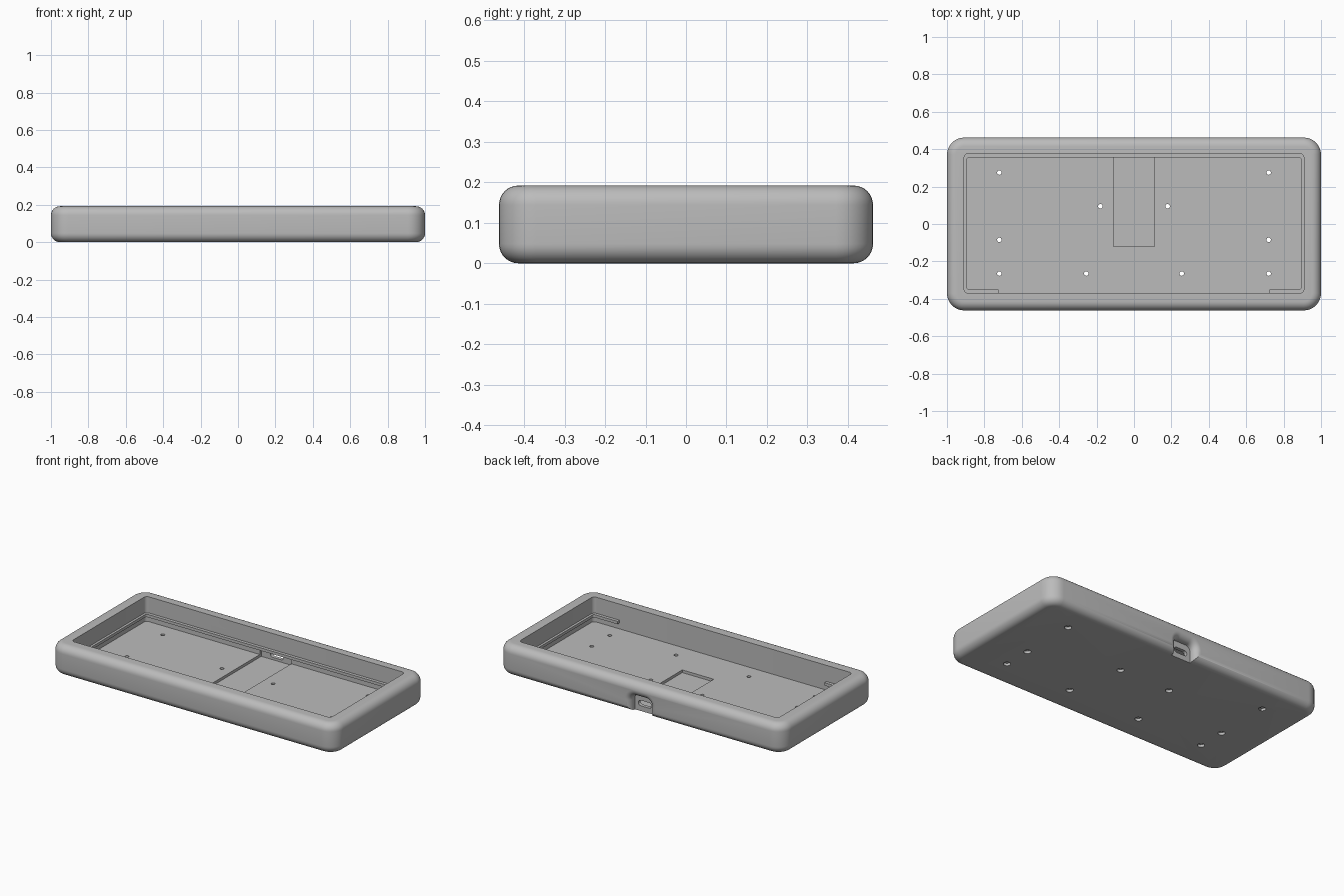
import bpy, bmesh
from math import sin, cos, pi, radians
from mathutils import Vector

if "Cube" in bpy.data.objects:
    bpy.data.objects.remove(bpy.data.objects["Cube"], do_unlink=True)

gray = bpy.data.materials.new("case_gray")
gray.use_nodes = True
COLOR = (0.5, 0.5, 0.5, 1)
gray.diffuse_color = COLOR
gray.node_tree.nodes["Principled BSDF"].inputs["Base Color"].default_value = COLOR


def rounded(x0, x1, y0, y1, r, steps=8):
    """Points of a rectangle with rounded corners."""
    centres = [(x1 - r, y1 - r), (x0 + r, y1 - r), (x0 + r, y0 + r), (x1 - r, y0 + r)]
    pts = []
    for q, (cx, cy) in enumerate(centres):
        for i in range(steps + 1):
            a = (q + i / steps) * pi / 2
            pts.append((cx + r * cos(a), cy + r * sin(a)))
    return pts


def loft(name, rings):
    """Skin closed rings of equal length and cap both ends."""
    bm = bmesh.new()
    loops = [[bm.verts.new(p) for p in ring] for ring in rings]
    n = len(loops[0])
    for a, b in zip(loops, loops[1:]):
        for i in range(n):
            j = (i + 1) % n
            bm.faces.new((a[i], a[j], b[j], b[i]))
    bm.faces.new(loops[0])
    bm.faces.new(loops[-1])
    bmesh.ops.recalc_face_normals(bm, faces=bm.faces)
    mesh = bpy.data.meshes.new(name)
    bm.to_mesh(mesh)
    bm.free()
    mesh.materials.append(gray)
    obj = bpy.data.objects.new(name, mesh)
    bpy.context.collection.objects.link(obj)
    return obj


def flat(pts, z):
    return [Vector((x, y, z)) for x, y in pts]


def upright(pts, y):
    return [Vector((x, y, z)) for x, z in pts]


def prism(name, pts, z0, z1):
    return loft(name, [flat(pts, z0), flat(pts, z1)])


def block(name, x0, x1, y0, y1, z0, z1):
    return prism(name, [(x0, y0), (x1, y0), (x1, y1), (x0, y1)], z0, z1)


def carve(obj, cutters):
    """Subtract the cutters, keep the result and drop the cutters."""
    for c in cutters:
        c.hide_render = True
        m = obj.modifiers.new(c.name, "BOOLEAN")
        m.operation, m.solver, m.object = "DIFFERENCE", "EXACT", c
    graph = bpy.context.evaluated_depsgraph_get()
    graph.update()
    mesh = bpy.data.meshes.new_from_object(obj.evaluated_get(graph))
    obj.modifiers.clear()
    obj.data = mesh
    for c in cutters:
        bpy.data.objects.remove(c, do_unlink=True)


def smooth(obj):
    bpy.ops.object.select_all(action="DESELECT")
    obj.select_set(True)
    bpy.context.view_layer.objects.active = obj
    bpy.ops.object.shade_smooth_by_angle(angle=radians(30))


HX, HY, H = 1.0, 0.462, 0.192
EDGE, CORNER = 0.048, 0.092
FLOOR = 0.035

# Outer shell: pillow-edged box
rings = []
for top in (False, True):
    for i in range(9):
        a = i / 8 * pi / 2
        if top:
            inset, z = EDGE * (1 - cos(a)), H - EDGE + EDGE * sin(a)
        else:
            inset, z = EDGE * (1 - sin(a)), EDGE * (1 - cos(a))
        pts = rounded(-HX + inset, HX - inset, -HY + inset, HY - inset, CORNER - inset)
        rings.append(flat(pts, z))
case = loft("case_shell", rings)

# Main cavity and the shallow floor recess that runs into the back wall
cutters = [
    prism("cavity", rounded(-0.908, 0.908, -0.37, 0.376, 0.022), FLOOR, 0.3),
    block("floor_recess", -0.11, 0.11, -0.12, 0.39, 0.018, 0.08),
]

# Flared pocket in the back wall, open at the bottom
FLARE, WALL = 0.04, HY - 0.04
pocket = [upright(rounded(-0.07, 0.07, -0.2, 0.105, 0.035), 0.412)]
for i in range(9):
    a = i / 8 * pi / 2
    grow = FLARE * (1 - cos(a))
    pts = rounded(-0.07 - grow, 0.07 + grow, -0.2, 0.105 + grow, 0.035 + grow)
    pocket.append(upright(pts, WALL + FLARE * sin(a)))
pocket.append([p + Vector((0, 0.1, 0)) for p in pocket[-1]])
cutters.append(loft("port_pocket", pocket))

# Port slot
slot = rounded(-0.046, 0.046, 0.033, 0.067, 0.0165)
cutters.append(loft("port_slot", [upright(slot, 0.35), upright(slot, 0.45)]))

# Screw holes with wider heads underneath
holes = [(s * x, y) for s in (-1, 1) for x, y in
         ((0.72, 0.275), (0.72, -0.085), (0.72, -0.265), (0.18, 0.095), (0.255, -0.265))]
for x, y in holes:
    for r, z0, z1 in ((0.012, -0.05, 0.1), (0.021, -0.06, 0.016)):
        cutters.append(prism("screw_hole", rounded(x - r, x + r, y - r, y + r, r * 0.99, 5), z0, z1))
carve(case, cutters)
smooth(case)

# Support lip around the inner wall, interrupted along the front
lip = prism("support_lip", rounded(-0.915, 0.915, -0.377, 0.383, 0.025), 0.072, 0.09)
carve(lip, [
    prism("lip_opening", rounded(-0.893, 0.893, -0.35, 0.356, 0.012), 0, 0.2),
    block("lip_gap", -0.725, 0.725, -0.5, 0, 0.01, 0.19),
])
smooth(lip)
